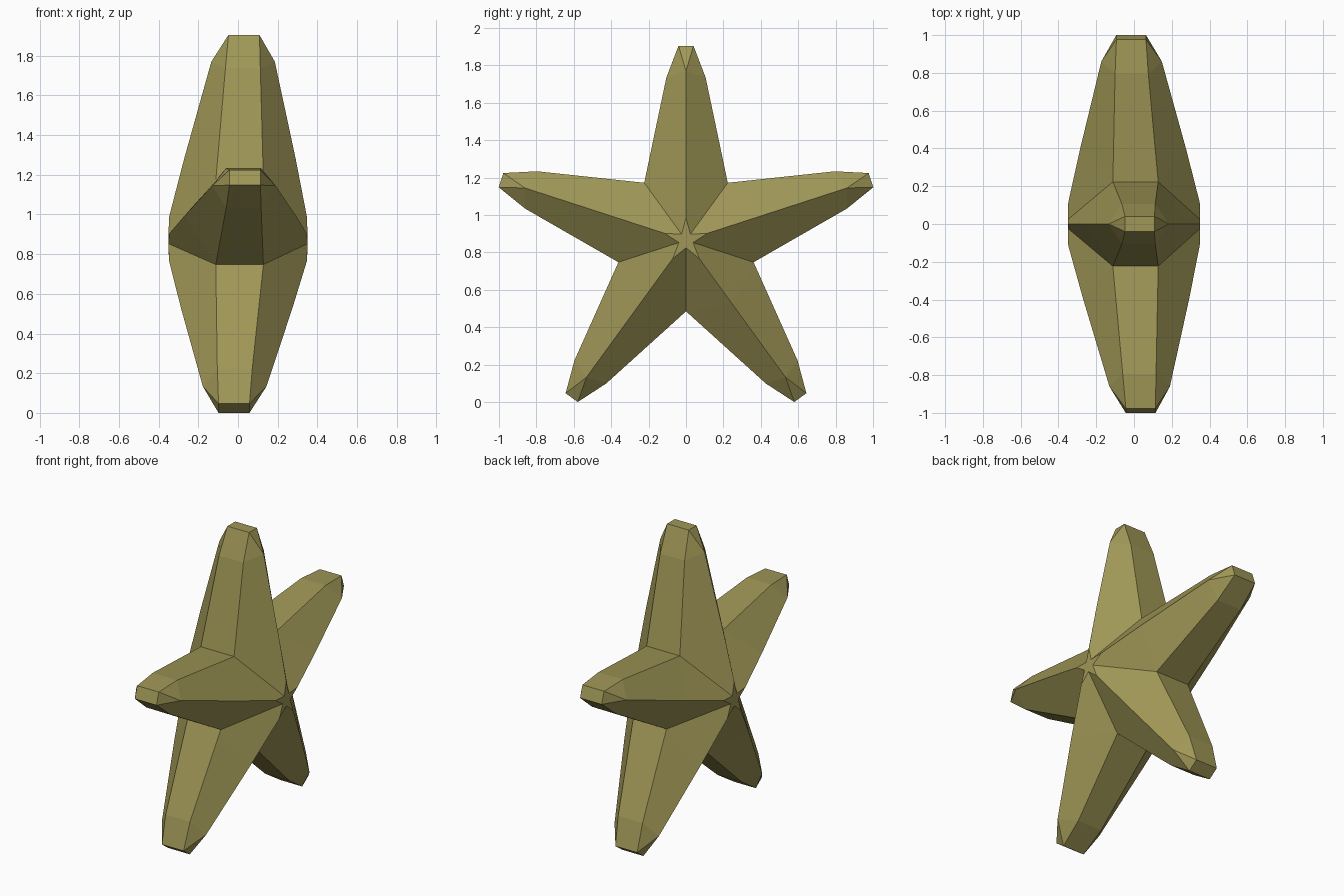
import bpy, bmesh
from math import sin, cos, radians

if "Cube" in bpy.data.objects:
    bpy.data.objects.remove(bpy.data.objects["Cube"])

CZ = 0.865
# sideways lean of each arm, going round from the top arm towards +y
LEAN = [0.03, -0.015, -0.02, -0.02, 0.035]

bm = bmesh.new()


def vert(angle, r, w, x, lean=0.0):
    """Point at distance r along an arm, w across it, x through the thickness."""
    a = radians(angle)
    x += lean * max(0.0, (r - 0.12) / 0.92)
    return bm.verts.new((x, r * sin(a) + w * cos(a), CZ + r * cos(a) - w * sin(a)))


# shared points between neighbouring arms: valley and inner corner of the centre star
valley, inner = {}, {}
for i in range(5):
    for s in (1, -1):
        valley[i, s] = vert(72 * i + 36, 0.38, 0, 0.12 * s + 0.008)
        inner[i, s] = vert(72 * i + 36, 0.04, 0, 0.35 * s)

centre = {1: [], -1: []}
for i in range(5):
    a, lean = 72 * i, LEAN[i]
    shoulder, tip = {}, {}
    for s in (1, -1):
        # ridge line on each broad face
        root = vert(a, 0.12, 0, 0.348 * s)
        mid = vert(a, 0.42, 0, 0.28 * s, lean)
        end = vert(a, 0.905, 0, 0.16 * s, lean)
        centre[s] += [root, inner[i, s]]
        for side in (1, -1):
            j = i if side == 1 else (i - 1) % 5
            sh = shoulder[side, s] = vert(a, 0.87, 0.105 * side, 0.088 * s, lean)
            tp = tip[side, s] = vert(a, 1.04, 0.04 * side, 0.078 * s, lean)
            bm.faces.new((inner[j, s], root, mid, valley[j, s]))
            bm.faces.new((valley[j, s], mid, end, sh))
            bm.faces.new((sh, end, tp))
        bm.faces.new((end, tip[1, s], tip[-1, s]))
    # narrow side strips and blunt tip
    for side in (1, -1):
        j = i if side == 1 else (i - 1) % 5
        bm.faces.new((valley[j, 1], shoulder[side, 1], shoulder[side, -1], valley[j, -1]))
        bm.faces.new((shoulder[side, 1], tip[side, 1], tip[side, -1], shoulder[side, -1]))
    bm.faces.new((tip[1, 1], tip[-1, 1], tip[-1, -1], tip[1, -1]))

# small flat star in the middle of each broad face
for s in (1, -1):
    bm.faces.new(centre[s])

bmesh.ops.recalc_face_normals(bm, faces=bm.faces)
mesh = bpy.data.meshes.new("star")
bm.to_mesh(mesh)
bm.free()
star = bpy.data.objects.new("star", mesh)
bpy.context.collection.objects.link(star)

# olive colour
mat = bpy.data.materials.new("olive")
mat.diffuse_color = (0.35, 0.31, 0.095, 1)
mat.use_nodes = True
mat.node_tree.nodes["Principled BSDF"].inputs["Base Color"].default_value = mat.diffuse_color
mesh.materials.append(mat)
